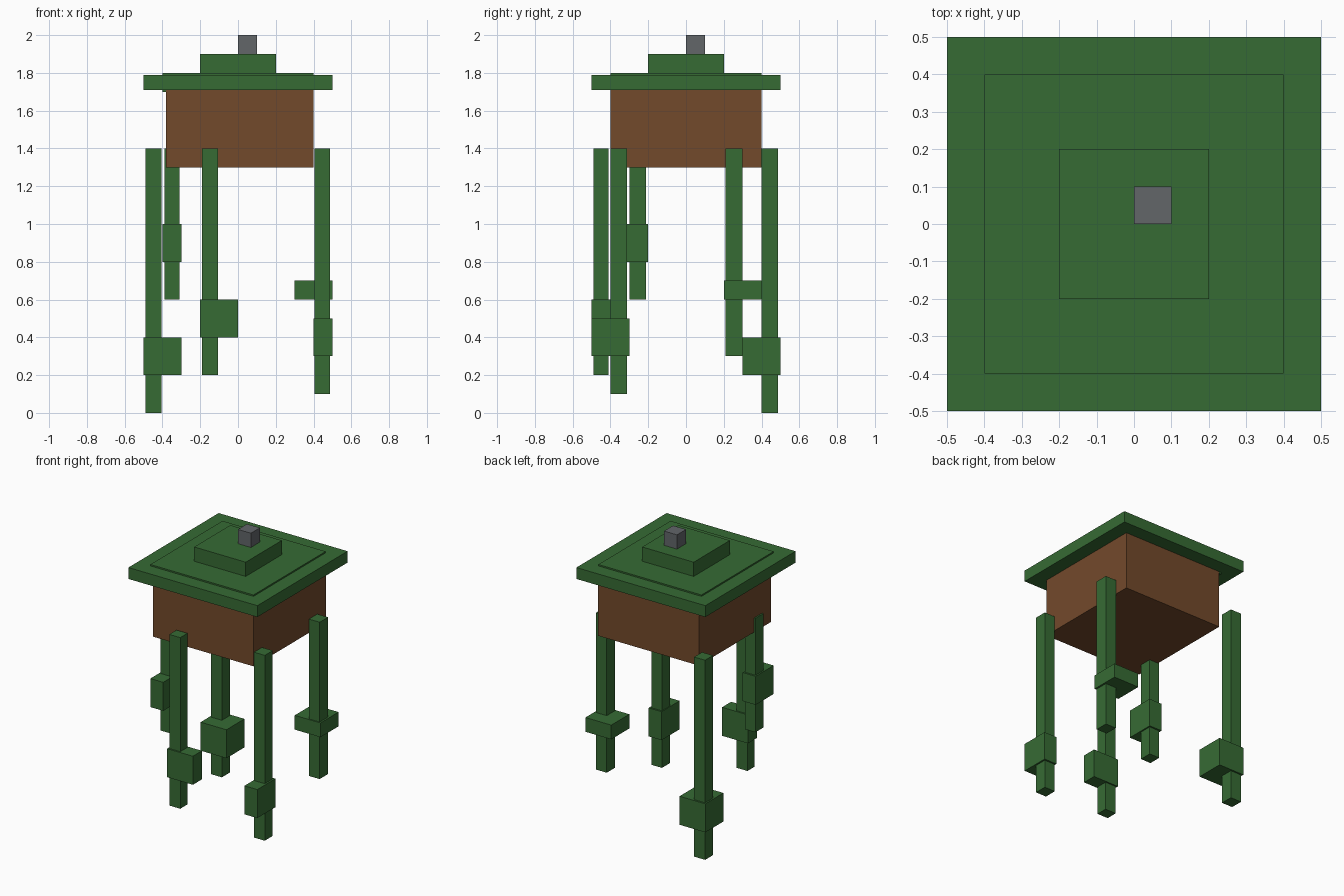
import bpy
import bmesh
from mathutils import Matrix, Vector

if "Cube" in bpy.data.objects:
    bpy.data.objects.remove(bpy.data.objects["Cube"])


def material(name, rgb):
    m = bpy.data.materials.new(name)
    m.diffuse_color = (*rgb, 1.0)
    m.use_nodes = True
    m.node_tree.nodes["Principled BSDF"].inputs["Base Color"].default_value = m.diffuse_color
    return m


GREEN = material("leaf green", (0.037, 0.147, 0.034))
BROWN = material("pot brown", (0.171, 0.067, 0.024))
GREY = material("hook grey", (0.122, 0.133, 0.141))


def box(name, x, y, z, mat):
    """Box spanning the given (min, max) range on each axis."""
    lo, hi = Vector((x[0], y[0], z[0])), Vector((x[1], y[1], z[1]))
    bm = bmesh.new()
    bmesh.ops.create_cube(bm, size=1, matrix=Matrix.Diagonal((*(hi - lo), 1)))
    mesh = bpy.data.meshes.new(name)
    bm.to_mesh(mesh)
    bm.free()
    mesh.materials.append(mat)
    obj = bpy.data.objects.new(name, mesh)
    obj.location = (lo + hi) / 2
    bpy.context.collection.objects.link(obj)


def square(name, half, z, mat):
    box(name, (-half, half), (-half, half), z, mat)


# Pot, with its left side slightly set in
box("pot", (-0.38, 0.401), (-0.401, 0.401), (1.3, 1.712), BROWN)

# Stepped foliage on top
square("foliage_rim", 0.5, (1.71, 1.79), GREEN)
square("foliage_slab", 0.4, (1.7, 1.8), GREEN)
square("foliage_crown", 0.2, (1.8, 1.9), GREEN)

# Hanging hook
box("hook", (0, 0.1), (0, 0.1), (1.9, 2.0), GREY)

# Trailing vines: stem x, stem y, stem bottom, leaf x, leaf y, leaf z
vines = {
    "back_left": ((-0.49, -0.405), (0.4, 0.488), 0.0,
                  (-0.5, -0.3), (0.3, 0.5), (0.2, 0.4)),
    "left": ((-0.39, -0.31), (-0.3, -0.212), 0.6,
             (-0.4, -0.3), (-0.4, -0.2), (0.8, 1.0)),
    "front": ((-0.19, -0.105), (-0.49, -0.41), 0.2,
              (-0.2, 0.0), (-0.5, -0.4), (0.4, 0.6)),
    "front_right": ((0.405, 0.488), (-0.4, -0.312), 0.1,
                    (0.4, 0.5), (-0.5, -0.3), (0.3, 0.5)),
    "right": ((0.405, 0.488), (0.208, 0.3), 0.3,
              (0.3, 0.5), (0.2, 0.4), (0.6, 0.7)),
}
for side, (sx, sy, bottom, lx, ly, lz) in vines.items():
    box(side + "_vine", sx, sy, (bottom, 1.4), GREEN)
    box(side + "_leaf", lx, ly, lz, GREEN)
